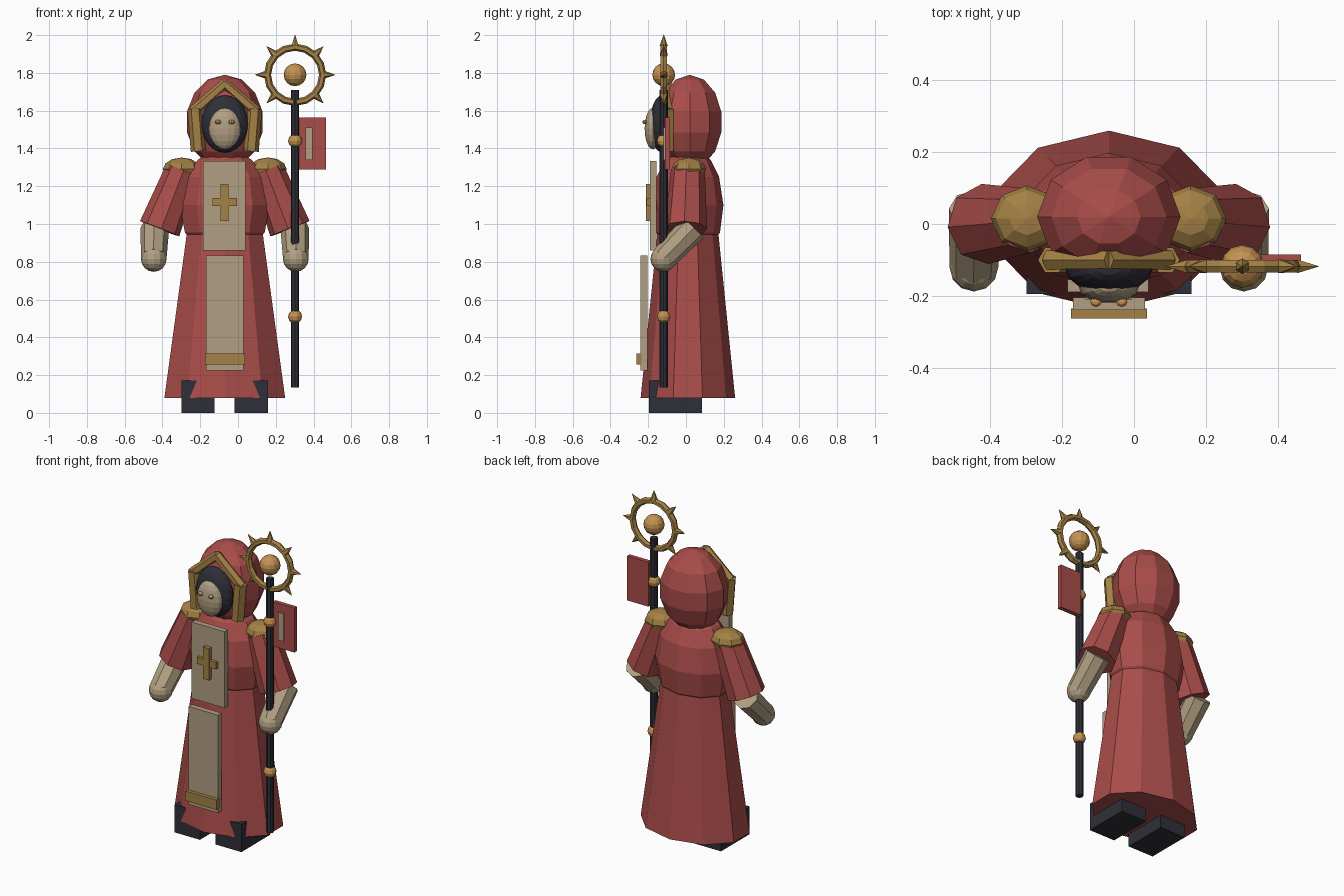
import bpy, bmesh, math
from mathutils import Vector, Matrix

if "Cube" in bpy.data.objects:
    bpy.data.objects.remove(bpy.data.objects["Cube"])

CX = -0.07  # body's mirror axis


def colour(name, r, g, b):
    m = bpy.data.materials.new(name)
    m.diffuse_color = (r, g, b, 1)
    m.use_nodes = True
    m.node_tree.nodes["Principled BSDF"].inputs["Base Color"].default_value = m.diffuse_color
    return m


RED = colour("red cloth", 0.40, 0.075, 0.068)
BEIGE = colour("parchment", 0.44, 0.35, 0.225)
GOLD = colour("old gold", 0.37, 0.22, 0.06)
BRASS = colour("brass", 0.56, 0.29, 0.085)
DARK = colour("dark iron", 0.028, 0.028, 0.04)


def finish(name, bm, mat):
    bmesh.ops.recalc_face_normals(bm, faces=bm.faces[:])
    me = bpy.data.meshes.new(name)
    bm.to_mesh(me)
    bm.free()
    me.materials.append(mat)
    ob = bpy.data.objects.new(name, me)
    bpy.context.collection.objects.link(ob)
    return ob


def loft(name, rings, mat, sides=10, at=(0, 0, 0), turn=None):
    """Stack elliptical rings (z, rx, ry), first vertex on +y, and cap the ends."""
    bm = bmesh.new()
    loops = []
    for z, rx, ry in rings:
        loops.append([bm.verts.new((rx * math.sin(2 * math.pi * i / sides),
                                    ry * math.cos(2 * math.pi * i / sides), z))
                      for i in range(sides)])
    for a, b in zip(loops, loops[1:]):
        for i in range(sides):
            j = (i + 1) % sides
            bm.faces.new((a[i], a[j], b[j], b[i]))
    bm.faces.new(loops[0])
    bm.faces.new(loops[-1])
    bmesh.ops.remove_doubles(bm, verts=bm.verts[:], dist=1e-5)
    if turn:
        bm.transform(turn)
    bm.transform(Matrix.Translation(at))
    return finish(name, bm, mat)


def ball(name, at, r, mat, sides=10, bands=7):
    bm = bmesh.new()
    bmesh.ops.create_uvsphere(bm, u_segments=sides, v_segments=bands, radius=1)
    bm.transform(Matrix.Translation(at) @ Matrix.Diagonal((*r, 1))
                 @ Matrix.Rotation(math.pi / 2, 4, 'Z'))
    return finish(name, bm, mat)


def rod(name, p, q, r1, r2, mat, sides=8):
    p, q = Vector(p), Vector(q)
    turn = (q - p).to_track_quat('Z', 'Y').to_matrix().to_4x4()
    return loft(name, [(0, r1, r1), ((q - p).length, r2, r2)], mat, sides, p, turn)


def box(name, x0, x1, y0, y1, z0, z1, mat):
    bm = bmesh.new()
    bmesh.ops.create_cube(bm, size=1)
    bm.transform(Matrix.Translation(((x0 + x1) / 2, (y0 + y1) / 2, (z0 + z1) / 2))
                 @ Matrix.Diagonal((x1 - x0, y1 - y0, z1 - z0, 1)))
    return finish(name, bm, mat)


# Robe
loft("robe_skirt", [(0.08, 0.336, 0.25), (0.945, 0.212, 0.162)], RED, 10, (CX, 0.01, 0))
loft("robe_torso", [(0.93, 0.20, 0.15), (0.955, 0.222, 0.17), (1.1, 0.25, 0.188),
                    (1.25, 0.222, 0.165), (1.34, 0.15, 0.12), (1.38, 0.08, 0.07)],
     RED, 10, (CX, 0.01, 0))
ball("hood", (CX, 0.02, 1.54), (0.205, 0.18, 0.25), RED)

# Face
ball("hood_opening", (CX, -0.125, 1.53), (0.122, 0.066, 0.152), DARK, 16, 12)
ball("face_mask", (CX, -0.175, 1.505), (0.084, 0.045, 0.11), BEIGE, 14, 10)

# Paired parts, mirrored about the body axis
for side, s in (("left", -1), ("right", 1)):
    X = lambda d: CX + s * d
    ball(side + "_eye", (X(0.036), -0.217, 1.54), (0.016, 0.014, 0.012), BRASS, 8, 6)
    rod(side + "_frame_post", (X(0.14), -0.10, 1.385), (X(0.158), -0.10, 1.61),
        0.04, 0.04, GOLD, 6)
    rod(side + "_frame_rafter", (X(0.165), -0.10, 1.595), (X(-0.005), -0.10, 1.745),
        0.031, 0.028, GOLD, 6)
    ball(side + "_shoulder_pad", (X(0.228), 0.015, 1.29), (0.1, 0.092, 0.062), GOLD, 8, 6)
    rod(side + "_sleeve", (X(0.225), 0.01, 1.285), (X(0.345), 0.0, 0.975),
        0.09, 0.112, RED, 8)
    rod(side + "_forearm", (X(0.37), 0.04, 0.98), (X(0.376), -0.118, 0.82),
        0.076, 0.068, BEIGE, 8)
    ball(side + "_hand", (X(0.376), -0.12, 0.815), (0.068, 0.068, 0.068), BEIGE, 12, 8)
    box(side + "_boot", X(0.09) - 0.0 if s > 0 else X(0.23), X(0.23) if s > 0 else X(0.055),
        -0.195, 0.085, 0, 0.172, DARK) if s < 0 else \
        box(side + "_boot", X(0.052), X(0.23), -0.195, 0.085, 0, 0.172, DARK)

# Cloth panels with gold trim
box("chest_panel", -0.185, 0.04, -0.19, -0.155, 0.86, 1.333, BEIGE)
box("cross_upright", -0.092, -0.05, -0.213, -0.185, 1.015, 1.213, GOLD)
box("cross_bar", -0.135, -0.005, -0.21, -0.185, 1.095, 1.137, GOLD)
box("skirt_panel", -0.17, 0.03, -0.24, -0.205, 0.225, 0.832, BEIGE)
box("panel_band", -0.176, 0.036, -0.263, -0.235, 0.255, 0.315, GOLD)

# Staff
SX, SY, SZ = 0.302, -0.118, 1.79
rod("staff_pole", (SX, SY, 0.135), (SX, SY, 1.71), 0.022, 0.022, DARK, 8)
for i, z in enumerate((0.51, 1.44)):
    ball("staff_knob_%d" % i, (SX, SY, z), (0.037,) * 3, BRASS, 10, 6)
ball("staff_orb", (SX, SY, SZ), (0.06,) * 3, BRASS, 12, 8)

# Ring head: a small section swept round a circle, with spikes outside
bm = bmesh.new()
N, M = 16, 6
grid = [[bm.verts.new((SX + (0.146 + 0.019 * math.cos(2 * math.pi * j / M)) * math.cos(2 * math.pi * i / N),
                       SY + 0.02 * math.sin(2 * math.pi * j / M),
                       SZ + (0.146 + 0.019 * math.cos(2 * math.pi * j / M)) * math.sin(2 * math.pi * i / N)))
         for j in range(M)] for i in range(N)]
for i in range(N):
    for j in range(M):
        k, l = (i + 1) % N, (j + 1) % M
        bm.faces.new((grid[i][j], grid[k][j], grid[k][l], grid[i][l]))
finish("staff_ring", bm, GOLD)
for i in range(8):
    d = Vector((math.cos(i * math.pi / 4), 0, math.sin(i * math.pi / 4)))
    c = Vector((SX, SY, SZ))
    rod("ring_spike_%d" % i, c + d * 0.152, c + d * 0.212, 0.022, 0.001, GOLD, 6)

# Banner hung from the staff
box("banner", 0.318, 0.465, -0.112, -0.085, 1.288, 1.563, RED)
box("banner_strip", 0.358, 0.395, -0.12, -0.11, 1.34, 1.512, BEIGE)
